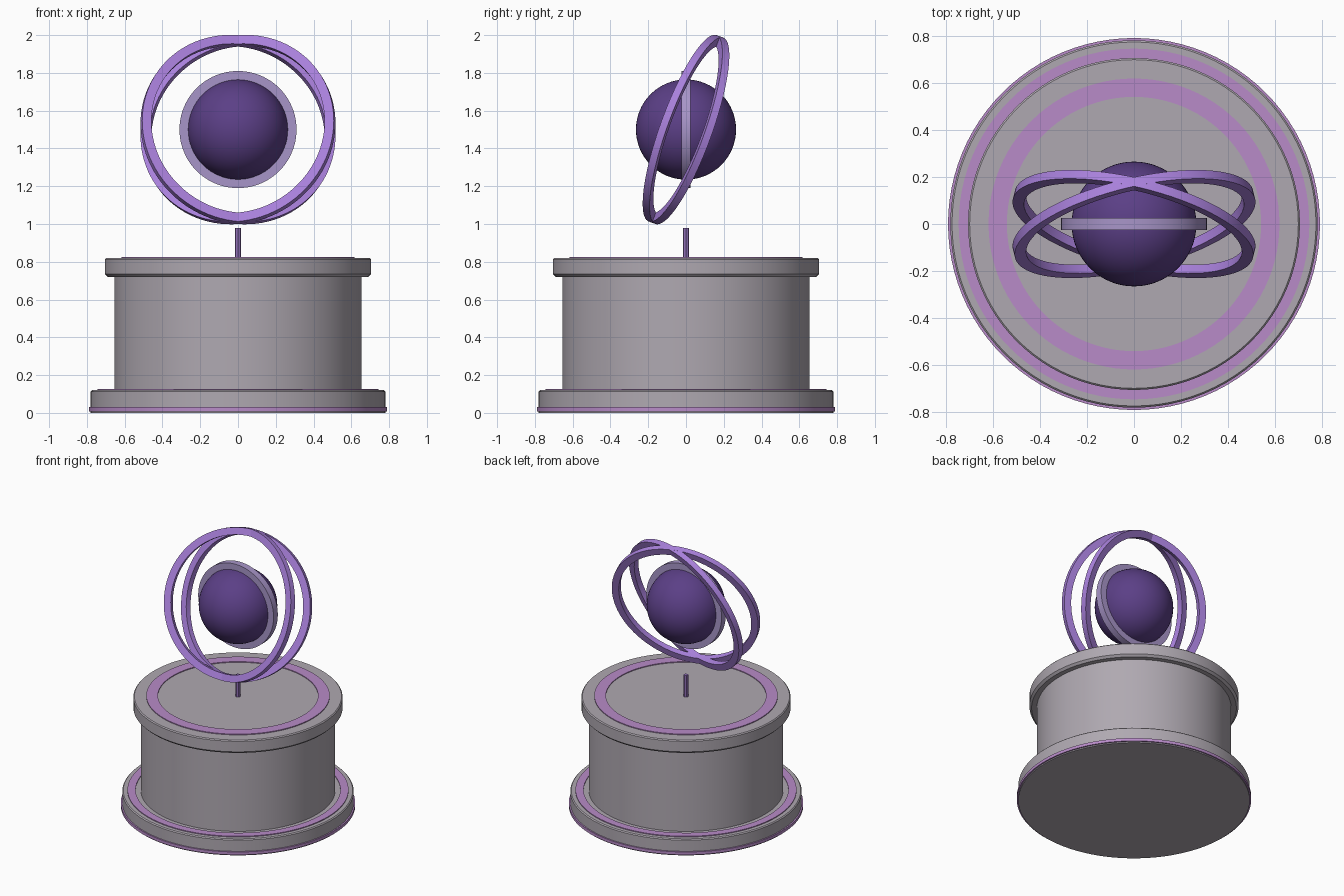
import bpy, bmesh, math
from mathutils import Matrix, Vector

if "Cube" in bpy.data.objects:
    bpy.data.objects.remove(bpy.data.objects["Cube"])


def material(name, rgb):
    m = bpy.data.materials.new(name)
    m.diffuse_color = (*rgb, 1)
    m.use_nodes = True
    m.node_tree.nodes["Principled BSDF"].inputs["Base Color"].default_value = m.diffuse_color
    return m


STONE = material("warm grey", (0.43, 0.395, 0.44))
TRIM = material("orchid trim", (0.48, 0.26, 0.58))
RING = material("bright violet", (0.40, 0.22, 0.72))
BAND = material("pale lilac", (0.39, 0.30, 0.58))
ORB = material("deep purple", (0.105, 0.05, 0.24))
PIN = material("mid violet", (0.28, 0.16, 0.47))


def lathe(name, profile, mat, segments=96, closed=False, matrix=Matrix()):
    """Spin an (r, z) profile round z; closed profiles make rings, open ones start and end at r = 0."""
    bm = bmesh.new()
    rows = []
    for r, z in profile:
        if r == 0:
            rows.append([bm.verts.new((0, 0, z))] * segments)
        else:
            rows.append([bm.verts.new((r * math.cos(2 * math.pi * i / segments),
                                       r * math.sin(2 * math.pi * i / segments), z))
                         for i in range(segments)])
    pairs = list(zip(rows, rows[1:]))
    if closed:
        pairs.append((rows[-1], rows[0]))
    for a, b in pairs:
        for i in range(segments):
            j = (i + 1) % segments
            bm.faces.new(list(dict.fromkeys((a[i], a[j], b[j], b[i]))))
    bmesh.ops.recalc_face_normals(bm, faces=bm.faces)
    mesh = bpy.data.meshes.new(name)
    bm.to_mesh(mesh)
    bm.free()
    mesh.materials.append(mat)
    ob = bpy.data.objects.new(name, mesh)
    bpy.context.collection.objects.link(ob)
    ob.matrix_world = matrix
    bpy.ops.object.select_all(action='DESELECT')
    ob.select_set(True)
    bpy.context.view_layer.objects.active = ob
    bpy.ops.object.shade_smooth_by_angle(angle=math.radians(30))
    return ob


def ring(name, r0, r1, z0, z1, mat, matrix=Matrix()):
    return lathe(name, [(r0, z0), (r1, z0), (r1, z1), (r0, z1)], mat, closed=True, matrix=matrix)


# Pedestal: foot, drum and cap
lathe("foot", [(0, 0), (0.78, 0), (0.78, 0.113), (0.773, 0.12), (0, 0.12)], STONE)
lathe("drum", [(0, 0.11), (0.655, 0.11), (0.655, 0.73), (0, 0.73)], STONE)
lathe("cap", [(0, 0.72), (0.69, 0.72), (0.705, 0.735), (0.705, 0.813),
              (0.698, 0.82), (0, 0.82)], STONE)

# Coloured trim rings
ring("foot_edge_trim", 0.77, 0.79, 0.008, 0.03, TRIM)
ring("foot_top_trim", 0.69, 0.745, 0.115, 0.126, TRIM)
ring("cap_top_trim", 0.54, 0.618, 0.815, 0.826, TRIM)

# Short pin on the cap
lathe("pin", [(0, 0.81), (0.017, 0.81), (0.017, 0.98), (0, 0.98)], PIN, segments=8)

# Floating orb and its upright band
C = Matrix.Translation((0, 0, 1.5))
R = 0.265
arc = [(R * math.sin(math.pi * i / 32) if 0 < i < 32 else 0, -R * math.cos(math.pi * i / 32))
       for i in range(33)]
lathe("orb", arc, ORB, segments=64, matrix=C)
ring("orb_band", 0.255, 0.31, -0.025, 0.025, BAND, C @ Matrix.Rotation(math.pi / 2, 4, 'X'))

# Two crossing orbit rings sharing one leaning axis
lean = Matrix.Rotation(math.radians(-20), 4, 'X')
for side, label in ((1, "left"), (-1, "right")):
    turn = Matrix.Rotation(math.radians(13 * side), 4, 'Z')
    ring("orbit_ring_" + label, 0.475, 0.525, -0.02, 0.02, RING,
         C @ lean @ turn @ Matrix.Rotation(math.pi / 2, 4, 'X'))
